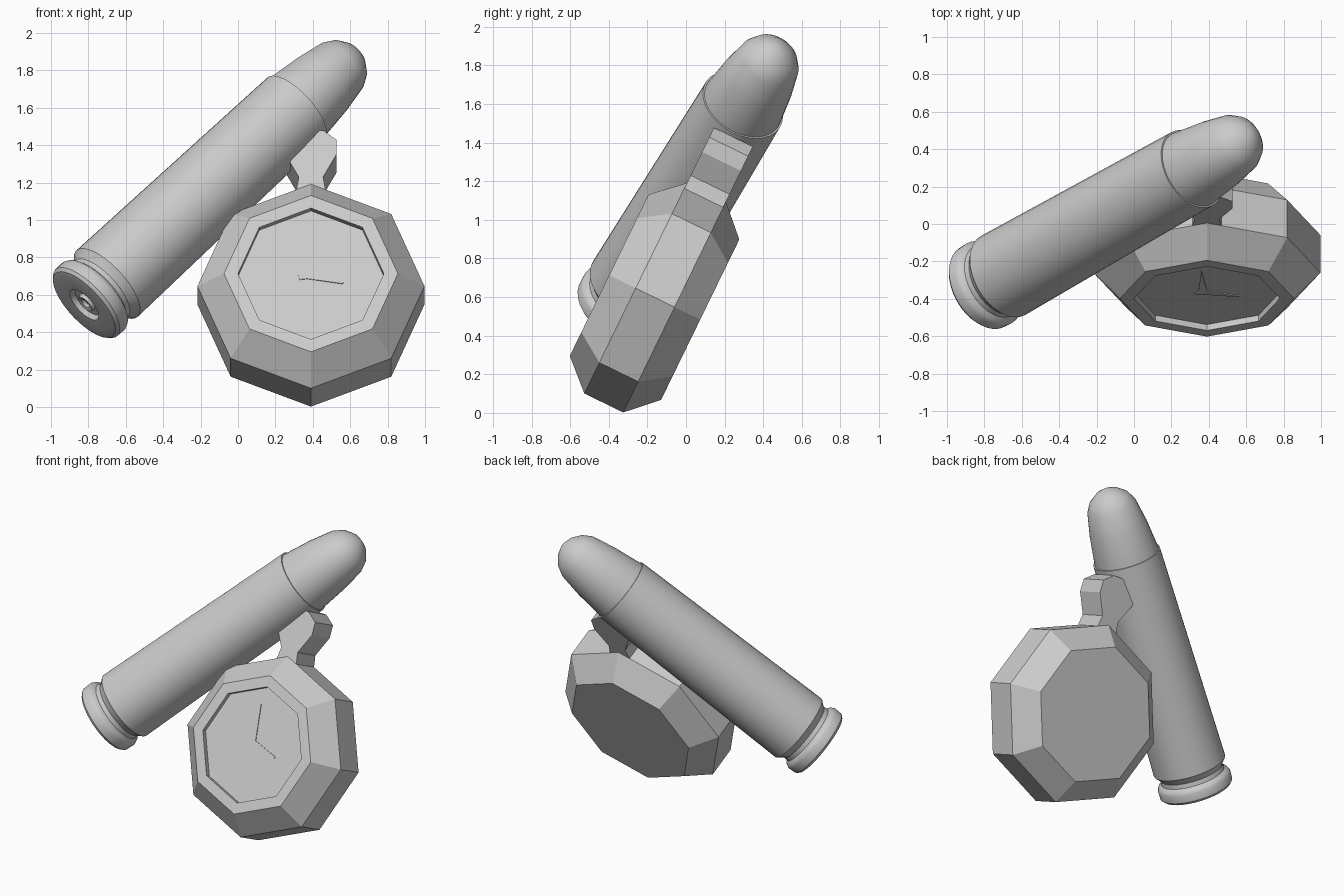
import bpy, bmesh, math
from mathutils import Vector, Matrix

cube = bpy.data.objects.get("Cube")
if cube:
    bpy.data.objects.remove(cube, do_unlink=True)

grey = bpy.data.materials.new("plain grey")
grey.use_nodes = True
grey.diffuse_color = (0.6, 0.6, 0.6, 1)
grey.node_tree.nodes["Principled BSDF"].inputs["Base Color"].default_value = (0.6, 0.6, 0.6, 1)


def frame(origin, right, up, normal):
    m = Matrix((right, up, normal)).transposed().to_4x4()
    m.translation = origin
    return m


def finish(name, bm, matrix, smooth=None):
    bmesh.ops.recalc_face_normals(bm, faces=bm.faces)
    mesh = bpy.data.meshes.new(name)
    bm.to_mesh(mesh)
    bm.free()
    mesh.transform(matrix)
    mesh.materials.append(grey)
    obj = bpy.data.objects.new(name, mesh)
    bpy.context.collection.objects.link(obj)
    if smooth:
        bpy.ops.object.select_all(action='DESELECT')
        obj.select_set(True)
        bpy.context.view_layer.objects.active = obj
        bpy.ops.object.shade_smooth_by_angle(angle=math.radians(smooth))
    return obj


def lathe(name, profile, sides, matrix, smooth=None):
    """Turn (height, radius) pairs around local z and cap both ends."""
    bm = bmesh.new()
    rings = []
    for h, r in profile:
        rings.append([bm.verts.new((r * math.cos(math.tau * i / sides),
                                    r * math.sin(math.tau * i / sides), h))
                      for i in range(sides)])
    for a, b in zip(rings, rings[1:]):
        for i in range(sides):
            j = (i + 1) % sides
            bm.faces.new((a[i], a[j], b[j], b[i]))
    bm.faces.new(rings[0])
    bm.faces.new(rings[-1])
    return finish(name, bm, matrix, smooth)


def plate(name, outline, low, high, matrix):
    """Extrude a flat outline along local z."""
    bm = bmesh.new()
    face = bm.faces.new([bm.verts.new((x, y, low)) for x, y in outline])
    out = bmesh.ops.extrude_face_region(bm, geom=[face])
    bmesh.ops.translate(bm, vec=(0, 0, high - low),
                        verts=[v for v in out["geom"] if isinstance(v, bmesh.types.BMVert)])
    return finish(name, bm, matrix)


# Pocket watch, leaning back
tilt = math.radians(26)
up = Vector((0, math.sin(tilt), math.cos(tilt)))
facing = Vector((0, -math.cos(tilt), math.sin(tilt)))
watch = frame((0.39, -0.16, 0.597), Vector((1, 0, 0)), up, facing)

# Octagonal case with a recessed dial
lathe("watch_case", [(-0.26, 0.462), (-0.112, 0.607), (0.112, 0.607), (0.265, 0.465),
                     (0.265, 0.39), (0.23, 0.39)], 8, watch)

# Winding crown
half = [(0.08, 0.56), (0.065, 0.65), (0.137, 0.785), (0.137, 0.87), (0.068, 0.925)]
plate("winding_crown", half + [(-x, y) for x, y in reversed(half)], -0.112, 0.112, watch)

# Clock hands
plate("clock_hands", [(-0.03, 0.27), (0.0, 0.03), (0.175, -0.035), (0.17, -0.045),
                      (-0.02, -0.015), (-0.06, -0.02), (-0.07, 0.01), (-0.045, 0.03)],
      0.229, 0.235, watch)

# Cartridge, its axis running from rim to tip
shoulder = Vector((-0.70, -0.275, 0.66))
mouth = Vector((0.31, 0.295, 1.597))
axis = (mouth - shoulder).normalized()
side = axis.cross(Vector((0, 0, 1))).normalized()
shell = frame(shoulder, side, axis.cross(side), axis)
length = (mouth - shoulder).length

# Shell with primer pocket, rim and extraction groove
lathe("cartridge_shell", [
    (-0.155, 0.018), (-0.17, 0.03), (-0.175, 0.048), (-0.155, 0.055), (-0.155, 0.09),
    (-0.18, 0.105), (-0.185, 0.2), (-0.18, 0.228), (-0.163, 0.243), (-0.11, 0.245),
    (-0.09, 0.235), (-0.075, 0.212), (-0.045, 0.208), (-0.02, 0.225), (0, 0.242),
    (length, 0.225), (length, 0.205)], 32, shell, 35)

# Bullet with a rounded nose
lathe("bullet", [(length - 0.05, 0.216), (length, 0.216), (length + 0.2, 0.193),
                 (length + 0.36, 0.163), (length + 0.42, 0.13), (length + 0.465, 0.075),
                 (length + 0.485, 0.02)], 32, shell, 50)
